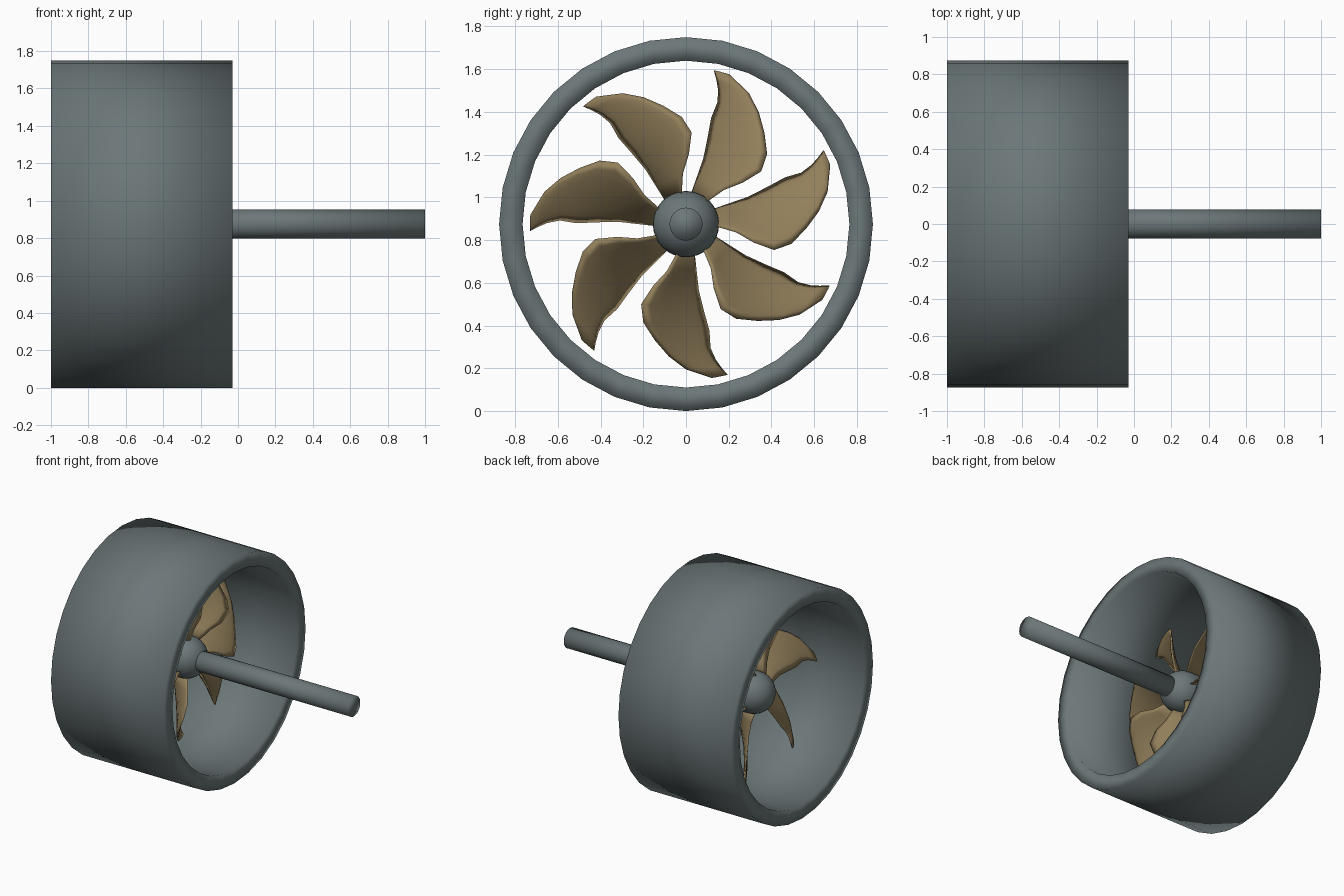
import bpy, bmesh, math
from mathutils import Matrix

if "Cube" in bpy.data.objects:
    bpy.data.objects.remove(bpy.data.objects["Cube"])

AXIS_Z = 0.875     # height of the rotation axis
MID_X = -0.515     # middle of the duct and hub
SIDES = 32
BLADES = 7


def material(name, color):
    m = bpy.data.materials.new(name)
    m.use_nodes = True
    m.diffuse_color = color
    bsdf = m.node_tree.nodes["Principled BSDF"]
    bsdf.inputs["Base Color"].default_value = color
    bsdf.inputs["Roughness"].default_value = 0.6
    return m


def finish(name, bm, mat):
    """Turn a bmesh into a smooth object placed on the axis."""
    bmesh.ops.recalc_face_normals(bm, faces=bm.faces)
    for f in bm.faces:
        f.smooth = True
    mesh = bpy.data.meshes.new(name)
    bm.to_mesh(mesh)
    bm.free()
    mesh.materials.append(mat)
    obj = bpy.data.objects.new(name, mesh)
    obj.location = (0, 0, AXIS_Z)
    bpy.context.collection.objects.link(obj)
    return obj


def lathe(name, profile, mat, loop=False):
    """Spin (x, radius) points around the x axis; open profiles get end caps."""
    bm = bmesh.new()
    rings = []
    for x, r in profile:
        angles = [2 * math.pi * i / SIDES for i in range(SIDES)]
        rings.append([bm.verts.new((x, r * math.sin(a), r * math.cos(a))) for a in angles])
    pairs = list(zip(rings, rings[1:]))
    if loop:
        pairs.append((rings[-1], rings[0]))
    else:
        bm.faces.new(rings[0])
        bm.faces.new(rings[-1])
    for a, b in pairs:
        for i in range(SIDES):
            j = (i + 1) % SIDES
            bm.faces.new((a[i], a[j], b[j], b[i]))
    return finish(name, bm, mat)


steel = material("grey_steel", (0.15, 0.185, 0.19, 1))
bronze = material("bronze", (0.29, 0.215, 0.105, 1))

# Open duct with a plain rectangular wall section
lathe("duct", [(-1, 0.875), (-0.03, 0.875), (-0.03, 0.765), (-1, 0.765)], steel, loop=True)

# Drive shaft
lathe("shaft", [(MID_X, 0.077), (1, 0.077)], steel)

# Hub: short barrel with round ends
HUB_R, HALF = 0.155, 0.07
arc = [math.radians(a) for a in range(0, 90, 11)]
right_end = [(HALF + HUB_R * math.sin(a), HUB_R * math.cos(a)) for a in arc]
left_end = [(-x, r) for x, r in reversed(right_end)]
lathe("hub", [(MID_X + x, r) for x, r in left_end + right_end], steel)

# Blade outline: leading (radial, sideways) and trailing (radial, sideways)
OUTLINE = [
    (0.13, -0.04, 0.13, 0.04),
    (0.22, -0.09, 0.22, 0.05),
    (0.29, -0.155, 0.31, 0.06),
    (0.375, -0.21, 0.41, 0.085),
    (0.46, -0.2, 0.5, 0.11),
    (0.545, -0.145, 0.58, 0.115),
    (0.62, -0.08, 0.635, 0.14),
    (0.68, 0.0, 0.67, 0.165),
    (0.72, 0.12, 0.705, 0.195),
]
PITCH = 0.38       # axial travel per radian
THICK = 0.012      # half thickness in the blade middle
COLS = 8


def blade_point(row, t, side):
    """Point on the helical blade surface, pushed out along its normal."""
    lr, ls, tr, ts = row
    rad, s = lr + (tr - lr) * t, ls + (ts - ls) * t
    theta, r = math.atan2(s, rad), math.hypot(rad, s)
    tilt = math.atan2(PITCH, r)
    push = side * THICK * (4 * t * (1 - t)) ** 0.5
    x = MID_X - PITCH * theta + push * math.cos(tilt)
    s += push * math.sin(tilt)
    return (x, s, -rad)


def make_blade(index):
    bm = bmesh.new()
    loops = []
    for row in OUTLINE:
        ts = [(i / COLS, 1) for i in range(COLS + 1)]
        ts += [(i / COLS, -1) for i in range(COLS - 1, 0, -1)]
        loops.append([bm.verts.new(blade_point(row, t, side)) for t, side in ts])
    n = len(loops[0])
    for a, b in zip(loops, loops[1:]):
        for i in range(n):
            j = (i + 1) % n
            bm.faces.new((a[i], a[j], b[j], b[i]))
    bm.faces.new(loops[0])
    bm.faces.new(loops[-1])
    bm.transform(Matrix.Rotation(2 * math.pi * index / BLADES, 4, 'X'))
    finish(f"blade_{index + 1}", bm, bronze)


for k in range(BLADES):
    make_blade(k)
